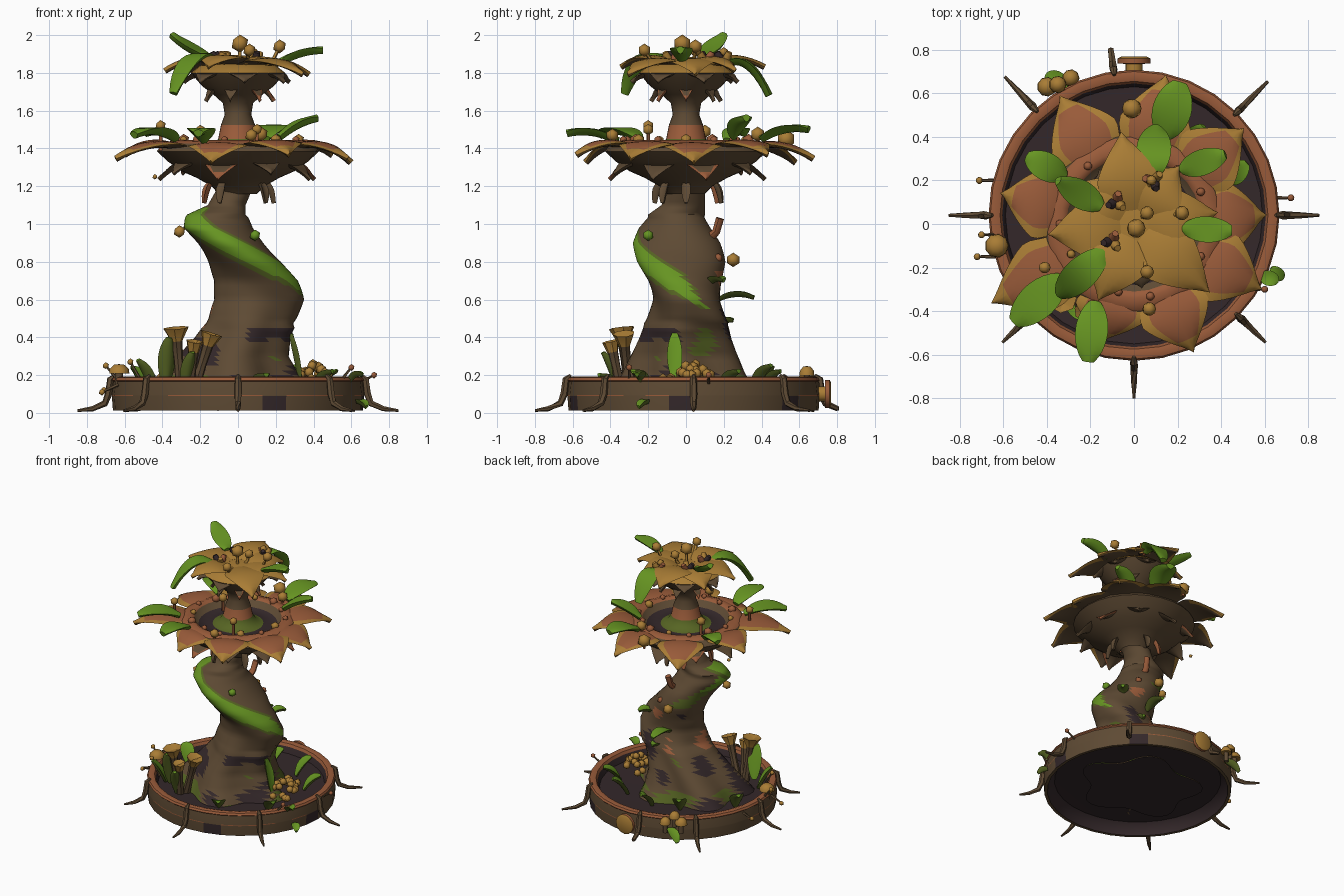
import bpy, bmesh, math, random
from mathutils import Vector, noise

if "Cube" in bpy.data.objects:
    bpy.data.objects.remove(bpy.data.objects["Cube"])
random.seed(4)
COL = {"bark brown": (.112, .069, .034), "terracotta": (.32, .105, .042), "ochre": (.40, .205, .036),
       "leaf green": (.135, .3, .016), "moss green": (.095, .13, .017), "dark soil": (.034, .021, .023)}
MATS = []
for n, c in COL.items():
    m = bpy.data.materials.new(n)
    m.diffuse_color = (*c, 1)
    m.use_nodes = True
    m.node_tree.nodes["Principled BSDF"].inputs["Base Color"].default_value = m.diffuse_color
    MATS.append(m)
BROWN, TERRA, OCHRE, GREEN, MOSS, DARK = range(6)
CY = .04  # basin centre in y


def finish(bm, name, angle=40):
    bmesh.ops.remove_doubles(bm, verts=bm.verts, dist=1e-5)
    bmesh.ops.recalc_face_normals(bm, faces=bm.faces)
    me = bpy.data.meshes.new(name)
    bm.to_mesh(me)
    bm.free()
    for m in MATS:
        me.materials.append(m)
    for p in me.polygons:
        p.use_smooth = True
    me.set_sharp_from_angle(angle=math.radians(angle))
    bpy.context.collection.objects.link(bpy.data.objects.new(name, me))


def loft(bm, rings, mat, cap=True):
    vs = [[bm.verts.new(p) for p in r] for r in rings]
    n = len(vs[0])
    f = mat if callable(mat) else (lambda i, j: mat)
    for i in range(len(vs) - 1):
        for j in range(n):
            k = (j + 1) % n
            bm.faces.new((vs[i][j], vs[i][k], vs[i + 1][k], vs[i + 1][j])).material_index = f(i, j)
    if cap:
        bm.faces.new(vs[0]).material_index = f(0, 0)
        bm.faces.new(vs[-1]).material_index = f(len(vs) - 2, 0)


def lathe(bm, prof, mat, n=28, c=(0, 0)):
    loft(bm, [[(c[0] + r * math.cos(a), c[1] + r * math.sin(a), z)
               for a in (2 * math.pi * j / n for j in range(n))] for r, z in prof], mat, False)


def tube(bm, pts, radii, mat, n=6):
    pts = [Vector(p) for p in pts]
    rings = []
    for i, p in enumerate(pts):
        t = (pts[min(i + 1, len(pts) - 1)] - pts[max(i - 1, 0)]).normalized()
        s = t.cross(Vector((.31, .9, .2))).normalized()
        u = t.cross(s)
        rings.append([p + radii[i] * (s * math.cos(2 * math.pi * j / n) + u * math.sin(2 * math.pi * j / n))
                      for j in range(n)])
    loft(bm, rings, mat)


def ball(bm, p, r, mat, sub=1):
    g = bmesh.ops.create_icosphere(bm, subdivisions=sub, radius=r)
    for v in g["verts"]:
        v.co += Vector(p)
        for f in v.link_faces:
            f.material_index = mat


def blade(bm, base, tip, width, arch, kind="leaf", top=GREEN, edge=None, under=None, thick=.012, cup=.02):
    # pointed petal or blunt leaf: lens cross-section swept along a bent spine
    b, e = Vector(base), Vector(tip)
    mid = (b + e) / 2 + Vector((0, 0, arch))
    d = Vector((e.x - b.x, e.y - b.y, 0))
    d = d.normalized() if d.length > 1e-4 else Vector((1, 0, 0))
    side = Vector((-d.y, d.x, 0))
    N, V = 10, (-1, -.72, -.35, 0, .35, .72, 1)
    M = len(V) - 1
    rings = []
    for i in range(N + 1):
        t = i / N
        p = b * (1 - t) ** 2 + mid * 2 * t * (1 - t) + e * t * t
        tan = ((mid - b) * (1 - t) + (e - mid) * t).normalized()
        up = tan.cross(side)
        if kind == "petal":
            w = .74 + .26 * t / .35 if t < .35 else 1 - ((t - .35) / .65) ** 1.4
        else:
            w = math.sin(math.pi * (.06 + .88 * t)) ** .6
        w = max(w, .03) * width / 2
        q = lambda v, s: p + side * w * v + up * (s * thick * (1 - v * v) + cup * v * v * w / width * 2)
        rings.append([q(v, 1) for v in V] + [q(v, -1) for v in V[-2:0:-1]])
    edge = top if edge is None else edge
    under = top if under is None else under

    def mat(i, j):
        if j >= M:
            return edge if i > 3 and kind == "petal" and j in (M, 2 * M - 1) else under
        return edge if j in (0, M - 1) or i >= N - 2 else top
    loft(bm, rings, mat)


def pol(r, deg, z, cy=0):
    a = math.radians(deg)
    return (r * math.cos(a), cy + r * math.sin(a), z)


# basin with rounded rim, hollow below
bm = bmesh.new()
prof = [(0, .1), (.59, .095), (.63, .06), (.64, .012), (.662, .012), (.668, .09), (.668, .096), (.66, .165), (.668, .172),
        (.66, .187), (.64, .192), (.615, .185), (.605, .165), (.59, .12), (.3, .11), (0, .11)]
band = [DARK, DARK, DARK, BROWN, BROWN, BROWN, BROWN, TERRA, TERRA, TERRA, TERRA, TERRA, DARK, DARK, DARK]
pick = [random.random() for _ in range(32)]


def basin_mat(i, j):
    if i == 5 and pick[j] > .4:
        return TERRA
    if i == 4 and pick[j] < .1:
        return DARK
    return band[i]


lathe(bm, prof, basin_mat, 32, (0, CY))
finish(bm, "basin")

# hooked root feet around the basin
bm = bmesh.new()
for deg, r in [(0, .85), (45, .87), (98, .77), (133, .87), (180, .85), (224, .84), (270, .84), (316, .84)]:
    tube(bm, [pol(x, deg, z, CY) for x, z in [(.65, .2), (.675, .18), (.685, .1), (.705, .05), (.77, .022), (r, .012)]],
         [.008, .018, .02, .018, .014, .007], BROWN)
finish(bm, "root_feet")

# twisted trunk: z, xmin, xmax, ymin, ymax
KEYS = [(.09, -.47, .36, -.38, .36), (.2, -.40, .29, -.31, .31), (.3, -.31, .25, -.27, .28), (.4, -.22, .27, -.23, .25),
        (.5, -.15, .32, -.2, .22), (.6, -.11, .34, -.19, .2), (.7, -.12, .31, -.21, .2), (.8, -.17, .24, -.25, .2),
        (.9, -.23, .15, -.27, .17), (.98, -.29, .08, -.25, .13), (1.05, -.27, .04, -.2, .1), (1.1, -.16, .04, -.13, .1),
        (1.17, -.12, .07, -.1, .1), (1.24, -.13, .13, -.13, .13)]
SEG, SUB = 48, 4
rows = [[a + (b - a) * s / SUB for a, b in zip(p, q)] for p, q in zip(KEYS, KEYS[1:]) for s in range(SUB)] + [KEYS[-1]]
rings = []
turn = lambda z: math.radians(200 + (1.05 - z) * 375)
for z, x0, x1, y0, y1 in rows:
    flute = max(0, .14 - .25 * (z - .1))
    ring = []
    for j in range(SEG):  # the mesh columns follow the spiral ridge
        a = 2 * math.pi * j / SEG + turn(z)
        k = 1 + flute * math.cos(5 * a + 4 * z) + (.08 * math.cos(2 * (a - turn(z))) - .02 if .45 < z < 1.05 else 0)
        ring.append(((x0 + x1) / 2 + (x1 - x0) / 2 * k * math.cos(a), (y0 + y1) / 2 + (y1 - y0) / 2 * k * math.sin(a), z))
    rings.append(ring)


def trunk_mat(i, j):
    z = rows[i][0]
    d = (j + .5) * 360 / SEG
    a = (d + math.degrees(turn(z))) % 360
    d = (d + 180) % 360 - 180
    s = min(1, (z - .53) / .2)
    if z < 1.08 and s > 0 and -40 * s < d < 46 * s:
        return GREEN if -20 * s < d < 38 * s else MOSS
    if .78 < z < 1.05 and abs((a - 195 + (1.03 - z) * 330 + 180) % 360 - 180) < 22:
        return GREEN if z > .9 else MOSS
    v = noise.noise(Vector(rings[i][j]) * 5)
    if z < .45:
        return MOSS if v > (.12 if z < .2 else .4) else DARK if v < -.25 else BROWN
    if z < .75 and 60 < a < 200:
        return TERRA if v > .33 else DARK if v < -.38 else BROWN
    return BROWN


bm = bmesh.new()
loft(bm, rings, trunk_mat)
finish(bm, "twisted_trunk", 60)

# lower bowl, neck and upper cup in one turned profile
bm = bmesh.new()
prof = [(.1, 1.16), (.14, 1.2), (.22, 1.245), (.3, 1.28), (.37, 1.33), (.43, 1.385), (.4, 1.425), (.34, 1.445), (.31, 1.43),
        (.28, 1.385), (.18, 1.385), (.13, 1.41), (.105, 1.45), (.09, 1.525), (.07, 1.58), (.08, 1.64), (.13, 1.685),
        (.19, 1.73), (.25, 1.8), (.2, 1.84), (.09, 1.85), (0, 1.86)]
band = [BROWN] * 6 + [TERRA] * 2 + [BROWN, DARK, MOSS, MOSS, TERRA] + [BROWN] * 5 + [OCHRE] * 4
lathe(bm, prof, lambda i, j: band[i])
finish(bm, "bowl_and_neck", 60)

# lower flower petals
bm = bmesh.new()
for k, (deg, r) in enumerate([(120, .67), (78, .69), (41, .66), (4, .60), (-27, .65), (-65, .64), (-105, .55),
                              (-151, .74), (167, .62)]):
    blade(bm, pol(.33, deg, 1.40), pol(r, deg, 1.325 + .02 * (k % 3)), .34, .09, "petal", TERRA, OCHRE, BROWN, .018, 0)
finish(bm, "lower_petals", 50)

# sepals below both flowers
bm = bmesh.new()
for k in range(9):
    blade(bm, pol(.25, 40 * k + 15, 1.31), pol(.42, 40 * k + 15, 1.235 + .03 * (k % 2)), .2, .05, "petal", BROWN,
          TERRA if k % 3 == 0 else BROWN, BROWN)
    if k % 3 != 1:
        blade(bm, pol(.15, 40 * k, 1.22), pol(.19, 40 * k, 1.11), .05, .03, "leaf", TERRA if k % 2 else BROWN)
for k in range(7):
    blade(bm, pol(.11, 51.4 * k, 1.72), pol(.19, 51.4 * k, 1.65), .08, .03, "petal", BROWN, BROWN if k % 3 else TERRA)
    blade(bm, pol(.16, 51.4 * k + 20, 1.77), pol(.29, 51.4 * k + 20, 1.75), .2, .05, "petal", BROWN)
finish(bm, "sepals", 50)

# upper flower petals
bm = bmesh.new()
for k, (deg, r) in enumerate([(8, .38), (52, .33), (98, .42), (148, .34), (187, .39), (245, .38), (318, .46)]):
    blade(bm, pol(.07, deg, 1.84), pol(r, deg, 1.79 + .02 * (k % 3)), .29, .09, "petal", OCHRE, OCHRE, BROWN, .016, 0)
finish(bm, "upper_petals", 50)

# green leaves among the petals: base, tip, width, arch
bm = bmesh.new()
for b, t, w, h in [((-.15, .08, 1.88), (-.35, .2, 2.0), .13, -.03), ((.08, .22, 1.85), (.1, .44, 1.68), .16, .14),
                   ((-.14, -.13, 1.87), (-.34, -.32, 1.69), .15, .16), ((.23, -.02, 1.86), (.45, -.03, 1.92), .12, .03),
                   ((.22, .25, 1.46), (.42, .32, 1.56), .12, .03), ((-.32, .22, 1.44), (-.49, .31, 1.48), .13, .05),
                   ((-.33, -.25, 1.45), (-.55, -.45, 1.47), .17, .06), ((-.18, -.36, 1.44), (-.21, -.63, 1.48), .15, .05),
                   ((.14, .4, 1.45), (.21, .65, 1.50), .18, .05)]:
    blade(bm, b, t, w, h, "leaf", GREEN, thick=.02)
finish(bm, "flower_leaves", 50)

# stamens with round heads on the upper flower
bm = bmesh.new()
for p, r in [((.01, -.02, 1.955), .048), ((.22, .05, 1.94), .037), ((.06, -.22, 1.92), .035), ((.08, .2, 1.91), .026),
             ((.06, .05, 1.92), .035)]:
    tube(bm, [(p[0] * .6, p[1] * .6, 1.84), (p[0] * .85, p[1] * .85, 1.87), p], [.014, .01, .01], OCHRE)
    ball(bm, p, r, OCHRE)
for x, y in [(-.1, -.08), (-.08, .1), (.09, .2)]:
    for k in range(3):
        a = 2.1 * k + x * 9
        tube(bm, [(x, y, 1.85), (x + .025 * math.cos(a), y + .025 * math.sin(a), 1.88),
                  (x + .04 * math.cos(a), y + .04 * math.sin(a), 1.91)], [.024, .024, .016], (OCHRE, TERRA, DARK)[k])
finish(bm, "upper_stamens", 60)

# buds around the lower bowl and on the trunk
bm = bmesh.new()
for k in range(14):
    ball(bm, pol(.32 + .02 * (k % 2), 25.7 * k, 1.445), .022 + .01 * (k % 3 == 0), TERRA if k % 4 else OCHRE)
for p, r in [((-.41, -.2, 1.52), .03), ((-.2, .1, 1.49), .035), ((.07, -.39, 1.47), .035), ((.1, -.2, 1.50), .03),
             ((.12, .38, 1.475), .04), ((-.01, .53, 1.45), .05)]:
    tube(bm, [(p[0], p[1], 1.39), p], [.01, .01], TERRA)
    ball(bm, p, r, OCHRE)
for p, r, m in [((-.31, -.06, .96), .033, OCHRE), ((.09, -.2, .94), .03, GREEN), ((-.02, .25, .81), .038, OCHRE),
                ((-.44, .1, 1.25), .014, OCHRE), ((.1, .17, .82), .025, TERRA)]:
    ball(bm, p, r, m)
tube(bm, [(0, .1, .9), (.02, .16, .96), (.03, .18, 1.03)], [.03, .022, .022], TERRA)
finish(bm, "buds", 60)

# small leaves on the trunk and in the basin
bm = bmesh.new()
for b, t, w, h in [((.02, .17, .6), (.04, .36, .61), .09, .04), ((.1, .17, .46), (.12, .25, .49), .07, .02),
                   ((.2, .12, .68), (.27, .2, .7), .08, .03),
                   ((.33, -.06, .18), (.28, -.06, .42), .08, 0), ((-.38, -.3, .15), (-.36, -.36, .4), .1, .02),
                   ((-.45, -.25, .12), (-.53, -.3, .28), .1, .02), ((-.28, -.36, .12), (-.24, -.44, .32), .08, .02),
                   ((-.2, .36, .12), (-.26, .46, .24), .1, .04), ((.25, .36, .12), (.32, .45, .25), .1, .04),
                   ((.43, .2, .12), (.52, .28, .22), .1, .04), ((.42, -.22, .12), (.5, -.28, .22), .1, .04),
                   ((.59, -.24, .17), (.66, -.26, .2), .07, .03), ((0, .42, .12), (.04, .5, .22), .1, .04),
                   ((-.5, .1, .12), (-.56, .15, .24), .1, .04), ((.1, -.38, .12), (.15, -.46, .2), .1, .03),
                   ((.63, -.2, .06), (.68, -.25, .03), .06, .01), ((-.3, .64, .1), (-.4, .68, .03), .08, .02)]:
    blade(bm, b, t, w, h, "leaf", GREEN, under=MOSS)
finish(bm, "basin_leaves", 50)

# trumpet sprouts at front left
bm = bmesh.new()
for b, t, r in [((-.3, -.3, .1), (-.33, -.34, .45), .07), ((-.24, -.3, .1), (-.14, -.33, .42), .06), ((-.26, -.34, .1), (-.23, -.4, .38), .045)]:
    b, t = Vector(b), Vector(t)
    tube(bm, [b, b.lerp(t, .5), b.lerp(t, .8), t, b.lerp(t, .93)], [.03, .025, .03, r, r * .4],
         lambda i, j: BROWN if i < 2 else OCHRE, 7)
finish(bm, "trumpet_sprouts")

# berry heap, rim mushrooms and thin twigs
bm = bmesh.new()
for k in range(26):
    q, a = .13 * math.sqrt(random.random()), random.random() * 6.28
    ball(bm, (.4 + q * math.cos(a), .03 + 1.2 * q * math.sin(a), .25 - q * .7 + .02 * random.random()), .028, OCHRE)
finish(bm, "berry_heap", 60)
bm = bmesh.new()
for x, y, z, r in [(-.63, -.1, .22, .055), (-.4, .63, .17, .045), (-.35, .64, .21, .04), (-.29, .67, .16, .04)]:
    lathe(bm, [(0, z - .08), (r * .4, z - .08), (r * .4, z - .01), (r, z - .012), (r * .95, z + .012), (r * .5, z + .035),
               (0, z + .038)], lambda i, j: BROWN if i < 2 else OCHRE, 9, (x, y))
for p in [(-.71, .2, .12), (-.72, -.15, .11), (.72, .12, .2), (-.7, -.05, .25), (.6, -.3, .24), (-.57, -.25, .27)]:
    tube(bm, [(p[0] * .88, p[1], .15), p], [.01, .006], BROWN, 5)
    ball(bm, p, .018, OCHRE if p[0] < 0 else TERRA)
finish(bm, "rim_mushrooms", 60)

# round plaque at the back of the basin
bm = bmesh.new()
tube(bm, [(0, .69, .1), (0, .735, .1), (0, .737, .1), (0, .76, .1), (0, .768, .1)], [.04, .04, .075, .075, .06],
     lambda i, j: TERRA if i in (1, 2) else OCHRE, 12)
finish(bm, "back_plaque")
